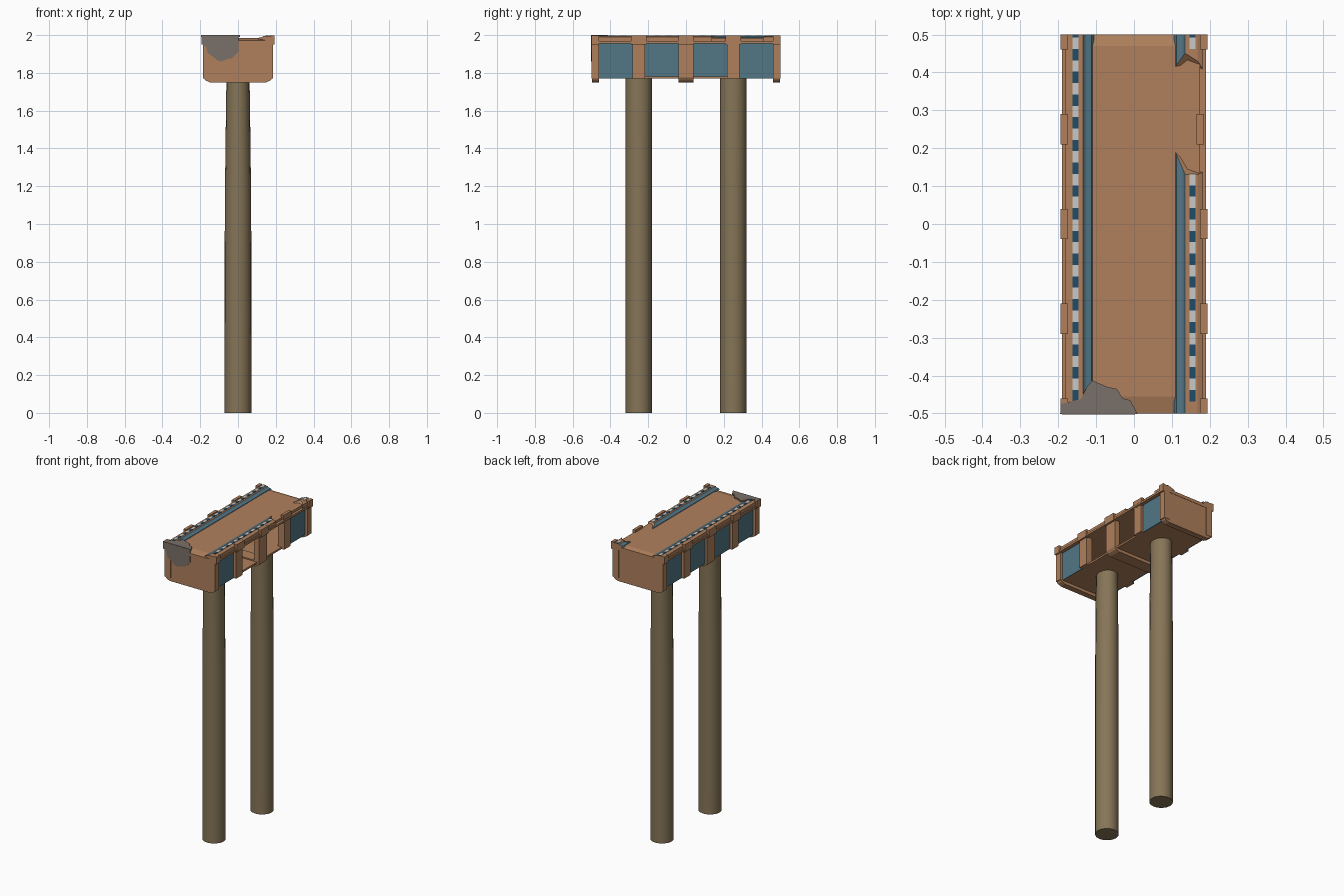
import bpy, bmesh, math

if "Cube" in bpy.data.objects:
    bpy.data.objects.remove(bpy.data.objects["Cube"])

def mat(name, r, g, b):
    m = bpy.data.materials.new(name)
    lin = lambda c: ((c / 255 + 0.055) / 1.055) ** 2.4 if c > 10 else c / 3295
    m.diffuse_color = (lin(r), lin(g), lin(b), 1)
    m.use_nodes = True
    m.node_tree.nodes["Principled BSDF"].inputs["Base Color"].default_value = m.diffuse_color
    return m

CLAY = mat("clay brown", 176, 128, 92)
STONE = mat("olive stone", 134, 117, 87)
BLUE = mat("dusty blue", 82, 118, 134)
NAVY = mat("deep blue tile", 32, 76, 104)
WHITE = mat("pale tile", 200, 200, 198)
GREY = mat("grey rubble", 122, 112, 104)

def finish(name, bm, mats, smooth=False):
    bmesh.ops.recalc_face_normals(bm, faces=bm.faces)
    me = bpy.data.meshes.new(name)
    bm.to_mesh(me)
    bm.free()
    for m in mats:
        me.materials.append(m)
    ob = bpy.data.objects.new(name, me)
    bpy.context.collection.objects.link(ob)
    if smooth:
        bpy.context.view_layer.objects.active = ob
        ob.select_set(True)
        bpy.ops.object.shade_smooth_by_angle(angle=math.radians(35))
        ob.select_set(False)
    return ob

def box(name, x0, x1, y0, y1, z0, z1, m):
    bm = bmesh.new()
    bmesh.ops.create_cube(bm, size=1)
    for v in bm.verts:
        v.co = (x0 if v.co.x < 0 else x1, y0 if v.co.y < 0 else y1, z0 if v.co.z < 0 else z1)
    return finish(name, bm, [m])

def sbox(name, s, x0, x1, *rest):
    a, b = sorted((s * x0, s * x1))
    return box(name, a, b, *rest)

def loft(name, start, end, mats, rule=None):
    """Join two matching outlines and cap them; rule(i) picks the material of side i."""
    bm = bmesh.new()
    a = [bm.verts.new(p) for p in start]
    b = [bm.verts.new(p) for p in end]
    n = len(a)
    for i in range(n):
        j = (i + 1) % n
        f = bm.faces.new((a[i], a[j], b[j], b[i]))
        f.material_index = rule(i) if rule else 0
    bm.faces.new(a)
    bm.faces.new(b)
    return finish(name, bm, mats)

# round pillars, slightly narrowed sideways toward the top
for n, py in (("front_pillar", -0.25), ("back_pillar", 0.25)):
    bm = bmesh.new()
    rings = []
    for z, rx in ((0, .071), (1.13, .07), (1.4, .066), (1.6, .064), (1.78, .061)):
        rings.append([bm.verts.new((rx * math.cos(k * math.pi / 8), py + .07 * math.sin(k * math.pi / 8), z))
                      for k in range(16)])
    for lo, hi in zip(rings, rings[1:]):
        for k in range(16):
            bm.faces.new((lo[k], lo[(k + 1) % 16], hi[(k + 1) % 16], hi[k]))
    bm.faces.new(rings[0])
    bm.faces.new(rings[-1])
    finish(n, bm, [STONE], True)

# chamfered end walls and the centre frame
half = [(.182, 1.96), (.182, 1.775), (.172, 1.76), (.15, 1.75)]
outline = half + [(-x, z) for x, z in reversed(half)]
for n, y0, y1 in (("front_wall", -.498, -.46), ("back_wall", .46, .498)):
    loft(n, [(x, y0, z) for x, z in outline], [(x, y1, z) for x, z in outline], [CLAY])
inner = [(.145, 1.96), (.145, 1.79), (-.145, 1.79), (-.145, 1.96)]
frame = outline + inner[::-1]
loft("centre_frame", [(x, -.04, z) for x, z in frame], [(x, .04, z) for x, z in frame], [CLAY])

# underside slab and deck with a sloped front edge
box("bottom_slab", -.165, .165, -.47, .47, 1.77, 1.782, CLAY)
prof = [(-.5, 1.955), (-.5, 1.972), (-.455, 1.984), (.47, 1.984), (.5, 1.976), (.5, 1.955)]
loft("deck", [(-.174, y, z) for y, z in prof], [(.174, y, z) for y, z in prof], [CLAY])

def edge_low(x):   # broken edge of the right kerb, near side
    return .20 - (x - .105) * 2.3 if x < .14 else .12 + (x - .14) * .4

def edge_high(x):  # broken edge, far side
    return .41 + (x - .105) * 1.35 if x < .146 else .465 - (x - .146) * 1.6

kerb = [(.106, 1.980), (.112, 1.987), (.128, 1.990), (.135, 1.996), (.168, 1.996),
        (.182, 1.990), (.182, 1.965)]

def kerb_piece(name, s, ya, yb):
    loft(name, [(s * x, ya(x), z) for x, z in kerb], [(s * x, yb(x), z) for x, z in kerb],
         [CLAY, BLUE], lambda i: 1 if i < 3 else 0)

kerb_piece("left_kerb", -1, lambda x: -.5, lambda x: .5)
kerb_piece("right_kerb_front", 1, lambda x: -.5, edge_low)
kerb_piece("right_kerb_back", 1, edge_high, lambda x: .5)

# alternating tiles along both kerbs
for s, side in ((-1, "left"), (1, "right")):
    for i in range(33):
        y0 = -.468 + i * .03
        y1 = min(y0 + .03, .5)
        if y0 >= .499 or (s > 0 and y1 > .135 and y0 < .455):
            continue
        sbox(f"{side}_tile", s, .146, .162, y0, y1, 1.994, 1.9985, WHITE if i % 2 else NAVY)

# side trim, posts, panels and kerb clamps
posts = ((-.48, .02), (-.25, .032), (.25, .032), (.48, .02))
panels = ((-.465, -.245), (-.255, -.0), (0, .255), (.245, .465))
for s, side in ((-1, "left"), (1, "right")):
    sbox(side + "_trim", s, .168, .19, -.5, .5, 1.955, 1.968, CLAY)
    for y, w in posts:
        sbox(side + "_post", s, .14, .184, y - w, y + w, 1.77, 1.96, CLAY)
    for i, (y0, y1) in enumerate(panels):
        if s > 0 and i in (1, 2):   # missing panels
            continue
        sbox(side + "_panel", s, .158, .166, y0, y1, 1.77, 1.957, BLUE)
    for y, w in ((-.48, .02), (-.25, .04), (0, .04), (.25, .04), (.48, .02)):
        x0, x1 = (.165, .185) if s > 0 and y == .25 else (.174, .194)
        sbox(side + "_clamp", s, x0, x1, y - w, y + w, 1.95, 1.999, CLAY)
for s in (-1, 1):
    n = "front" if s < 0 else "back"
    a, b = sorted((s * .49, s * .5))
    box(n + "_trim", -.19, .19, a, b, 1.955, 1.97, CLAY)

# rubble patch over the front left corner
face = [(-.19, 1.998), (.002, 1.996), (.002, 1.91), (-.03, 1.878), (-.06, 1.872), (-.09, 1.86),
        (-.11, 1.866), (-.135, 1.888), (-.16, 1.905), (-.17, 1.94), (-.19, 1.955)]
loft("rubble_front", [(x, -.503, z) for x, z in face], [(x, -.495, z) for x, z in face], [GREY])
top = [(-.195, -.502), (-.192, -.475), (-.14, -.462), (-.125, -.43), (-.11, -.413), (-.07, -.43),
       (-.045, -.435), (-.03, -.46), (-.01, -.465), (.01, -.502)]
loft("rubble_top", [(x, y, 1.99) for x, y in top], [(x, y, 1.9995) for x, y in top], [GREY])
